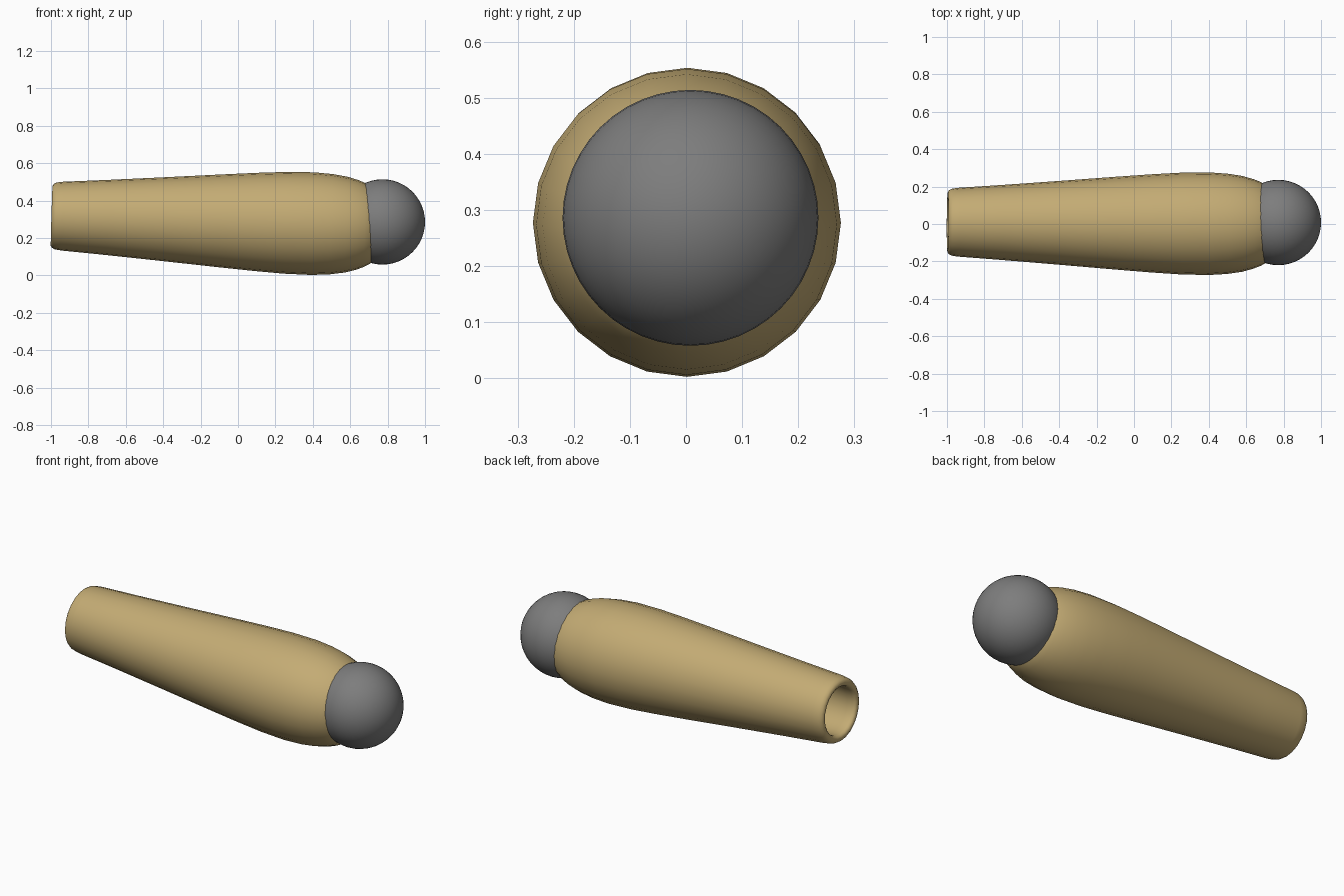
import bpy, bmesh, math
from mathutils import Matrix

if "Cube" in bpy.data.objects:
    bpy.data.objects.remove(bpy.data.objects["Cube"])


def make_material(name, color):
    mat = bpy.data.materials.new(name)
    mat.use_nodes = True
    mat.diffuse_color = color
    mat.node_tree.nodes["Principled BSDF"].inputs["Base Color"].default_value = color
    return mat


def add_object(name, bm, mat):
    bmesh.ops.recalc_face_normals(bm, faces=bm.faces)
    mesh = bpy.data.meshes.new(name)
    bm.to_mesh(mesh)
    bm.free()
    mesh.materials.append(mat)
    obj = bpy.data.objects.new(name, mesh)
    bpy.context.collection.objects.link(obj)
    bpy.ops.object.select_all(action="DESELECT")
    obj.select_set(True)
    bpy.context.view_layer.objects.active = obj
    bpy.ops.object.shade_smooth_by_angle(angle=math.radians(50))
    return obj


def lathe(profile, sides):
    """Closed (x, radius) profile turned around the x axis."""
    bm = bmesh.new()
    rings = []
    for x, r in profile:
        angles = [math.tau * i / sides for i in range(sides)]
        rings.append([bm.verts.new((x, r * math.cos(a), r * math.sin(a))) for a in angles])
    for a, b in zip(rings, rings[1:] + rings[:1]):
        for i in range(sides):
            j = (i + 1) % sides
            bm.faces.new((a[i], a[j], b[j], b[i]))
    return bm


tan = make_material("tan", (0.55, 0.41, 0.175, 1))
grey = make_material("grey", (0.205, 0.205, 0.205, 1))

# Hollow tapered sleeve: outer wall, tucked front end, inner wall, rounded rim
outer = [(-0.997, 0.16), (-0.99, 0.171), (-0.975, 0.179), (-0.94, 0.184),
         (-0.7, 0.201), (-0.4, 0.224), (-0.1, 0.248), (0.1, 0.263), (0.25, 0.272),
         (0.4, 0.2745), (0.5, 0.268), (0.58, 0.256), (0.64, 0.239),
         (0.68, 0.223), (0.71, 0.207), (0.73, 0.188)]
inner = [(0.68, 0.18), (0.4, 0.225), (0.1, 0.213), (-0.4, 0.176),
         (-0.94, 0.135), (-0.975, 0.134), (-0.99, 0.138), (-0.997, 0.148)]
sleeve = add_object("sleeve", lathe(outer + inner, 24), tan)
sleeve.location = (0, 0.004, 0.289)
sleeve.rotation_euler = (0, 0.03, -0.006)

# Ball seated in the front end
bm = bmesh.new()
bmesh.ops.create_uvsphere(bm, u_segments=48, v_segments=24, radius=0.228,
                          matrix=Matrix.Rotation(math.pi / 2, 4, "Y"))
ball = add_object("ball", bm, grey)
ball.location = (0.772, 0.008, 0.286)
